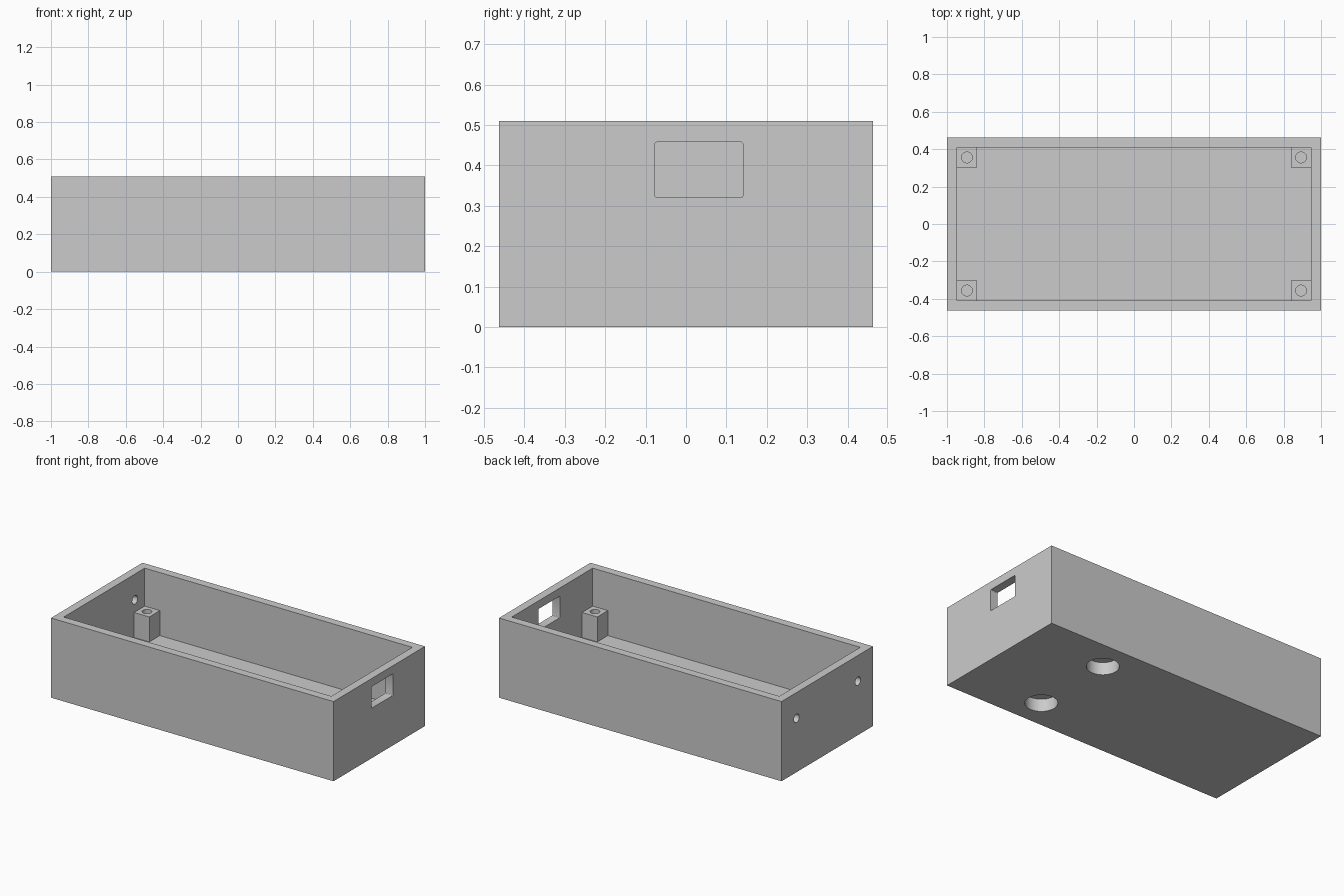
import bpy
import math

if "Cube" in bpy.data.objects:
    bpy.data.objects.remove(bpy.data.objects["Cube"], do_unlink=True)

LENGTH, WIDTH, HEIGHT = 2.0, 0.925, 0.51
WALL, FLOOR = 0.053, 0.107
POST, POST_TOP = 0.107, 0.267
IN_X, IN_Y = LENGTH / 2 - WALL, WIDTH / 2 - WALL

grey = bpy.data.materials.new("plain grey")
grey.use_nodes = True
grey.diffuse_color = (0.6, 0.6, 0.6, 1)
grey.node_tree.nodes["Principled BSDF"].inputs["Base Color"].default_value = (0.6, 0.6, 0.6, 1)


def box(name, low, high):
    """Box between two opposite corners."""
    centre = [(a + b) / 2 for a, b in zip(low, high)]
    bpy.ops.mesh.primitive_cube_add(size=1, location=centre)
    ob = bpy.context.object
    ob.name = name
    ob.scale = [b - a for a, b in zip(low, high)]
    bpy.ops.object.transform_apply(location=True, rotation=True, scale=True)
    ob.data.materials.append(grey)
    return ob


def rod(name, radius, depth, centre, along_x=False):
    """Round cutter, upright or lying along x."""
    turn = (0, math.pi / 2, 0) if along_x else (0, 0, 0)
    bpy.ops.mesh.primitive_cylinder_add(vertices=48, radius=radius, depth=depth,
                                        location=centre, rotation=turn)
    ob = bpy.context.object
    ob.name = name
    ob.data.materials.append(grey)
    return ob


def combine(target, tool, operation):
    """Apply a boolean and remove the tool."""
    tool.hide_render = True
    mod = target.modifiers.new(operation.lower(), "BOOLEAN")
    mod.operation, mod.object, mod.solver = operation, tool, "EXACT"
    bpy.context.view_layer.objects.active = target
    bpy.ops.object.modifier_apply(modifier=mod.name)
    bpy.data.objects.remove(tool, do_unlink=True)


# Open tray
tray = box("enclosure_tray", (-LENGTH / 2, -WIDTH / 2, 0), (LENGTH / 2, WIDTH / 2, HEIGHT))
combine(tray, box("cavity", (-IN_X, -IN_Y, FLOOR), (IN_X, IN_Y, 1)), "DIFFERENCE")

# Corner screw posts with pilot holes
sink = 0.02
for sx in (-1, 1):
    for sy in (-1, 1):
        xs = sorted((sx * (IN_X - POST), sx * (IN_X + sink)))
        ys = sorted((sy * (IN_Y - POST), sy * (IN_Y + sink)))
        post = box("post", (xs[0], ys[0], FLOOR - sink), (xs[1], ys[1], POST_TOP))
        combine(tray, post, "UNION")
        centre = (sx * (IN_X - POST / 2), sy * (IN_Y - POST / 2), FLOOR + 0.15)
        combine(tray, rod("pilot_hole", 0.029, 0.3, centre), "DIFFERENCE")

# Connector opening in the +x wall, with slightly rounded corners
window = box("connector_opening", (0.9, -0.077, 0.32), (1.1, 0.141, 0.458))
soften = window.modifiers.new("round", "BEVEL")
soften.width, soften.segments = 0.006, 3
combine(tray, window, "DIFFERENCE")

for sy in (-1, 1):
    # Cable holes in the -x wall
    combine(tray, rod("cable_hole", 0.027, 0.2, (-0.98, sy * 0.31, 0.345), True), "DIFFERENCE")
    # Blind round pockets under the floor
    combine(tray, rod("pocket", 0.094, 0.16, (0.46, sy * 0.272, 0)), "DIFFERENCE")

bpy.ops.object.select_all(action="DESELECT")
tray.select_set(True)
bpy.context.view_layer.objects.active = tray
bpy.ops.object.shade_smooth_by_angle(angle=math.radians(30))
